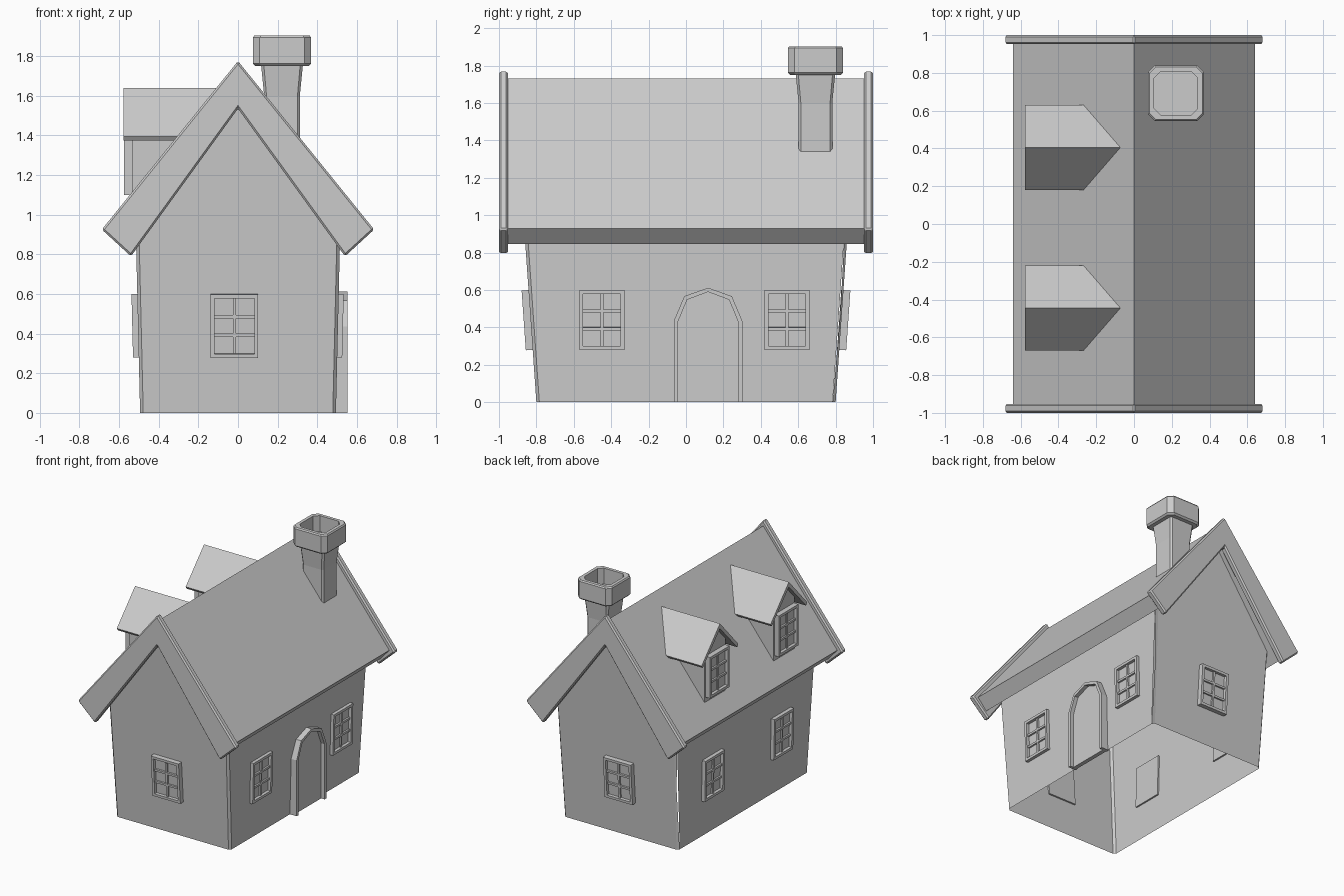
import bpy, bmesh
from mathutils import Matrix, Vector

if "Cube" in bpy.data.objects:
    bpy.data.objects.remove(bpy.data.objects["Cube"])


def loft(name, rings, bevel=0.0, caps=True):
    """Join equal-length rings of points into a skin, closing both ends."""
    bm = bmesh.new()
    vs = [[bm.verts.new(p) for p in r] for r in rings]
    n = len(vs[0])
    for a, b in zip(vs, vs[1:]):
        for i in range(n):
            j = (i + 1) % n
            bm.faces.new((a[i], a[j], b[j], b[i]))
    if caps:
        bm.faces.new(vs[0][::-1])
        bm.faces.new(vs[-1])
    return finish(name, bm, bevel)


def finish(name, bm, bevel=0.0):
    bmesh.ops.recalc_face_normals(bm, faces=bm.faces)
    me = bpy.data.meshes.new(name)
    bm.to_mesh(me)
    bm.free()
    ob = bpy.data.objects.new(name, me)
    bpy.context.collection.objects.link(ob)
    if bevel:
        m = ob.modifiers.new("bevel", 'BEVEL')
        m.width, m.segments, m.limit_method = bevel, 1, 'ANGLE'
    return ob


def frame(origin, out, lean=0.0):
    """Local axes: across, up along the wall, outward. lean = outward slope."""
    h = Vector(out)
    v = (Vector((0, 0, 1)) + h * lean).normalized()
    n = (h - Vector((0, 0, lean))).normalized()
    u = v.cross(n)
    m = Matrix((u, v, n)).transposed().to_4x4()
    m.translation = Vector(origin)
    return m


def ring(m, pts, w):
    return [m @ Vector((a, b, w)) for a, b in pts]


def rect(w, h, cx=0, cy=0):
    return [(cx + sx * w / 2, cy + sy * h / 2) for sx, sy in ((-1, -1), (1, -1), (1, 1), (-1, 1))]


def chevron(top, out_x, out_z, in_x, in_z, inner):
    return [(0, top), (out_x, out_z), (in_x, in_z), (0, inner), (-in_x, in_z), (-out_x, out_z)]


def octagon(cx, cy, r, c, z):
    k = r - c
    return [(cx + x, cy + y, z) for x, y in
            ((r, -k), (r, k), (k, r), (-k, r), (-r, k), (-r, -k), (-k, -r), (k, -r))]


def window(name, m, out):
    big, small = rect(0.24, 0.32), rect(0.2, 0.28)
    loft(name + "_frame", [ring(m, big, -0.012), ring(m, big, out),
                           ring(m, small, out), ring(m, small, out - 0.024)])
    bars = [rect(0.016, 0.28)] + [rect(0.2, 0.016, 0, z) for z in (-0.047, 0.047)]
    for i, b in enumerate(bars):
        loft(f"{name}_bar_{i}", [ring(m, b, out - 0.026), ring(m, b, out - 0.012 + 0.001 * i)])


# Walls: leaning outwards, open at the bottom, gabled ends
EX, EY = 0.024, 0.07
bm = bmesh.new()
ends = []
for s in (-1, 1):
    ends.append([bm.verts.new((x, s * (0.80 + EY * z), z)) for x, z in
                 ((-0.494, 0), (0.494, 0), (0.516, 0.93), (0, 1.62), (-0.516, 0.93))])
    bm.faces.new(ends[-1])
a, b = ends
bm.faces.new((a[1], b[1], b[2], a[2]))
bm.faces.new((a[4], b[4], b[0], a[0]))
bm.edges.ensure_lookup_table()
corners = [bm.edges.get((e[i], e[j])) for e in ends for i, j in ((0, 4), (1, 2))]
bmesh.ops.bevel(bm, geom=corners, offset=0.016, segments=1, affect='EDGES', profile=0.5)
finish("walls", bm)

# Main roof slab and the barge boards on both gables
F = frame((0, 0, 0), (0, -1, 0))
slab = chevron(1.73, 0.64, 0.93, 0.565, 0.845, 1.57)
loft("roof", [ring(F, slab, -0.957), ring(F, slab, 0.957)])
board = chevron(1.775, 0.687, 0.925, 0.54, 0.79, 1.535)
for nm, w in (("front", 0.952), ("back", -1.0)):
    loft(nm + "_barge_board", [ring(F, board, w), ring(F, board, w + 0.048)], bevel=0.01)

# Wall windows
zc = 0.44
wy, wx = 0.80 + EY * zc, 0.494 + EX * zc
for nm, s in (("front", -1), ("back", 1)):
    window(nm + "_window", frame((-0.018, s * wy, zc), (0, s, 0), EY), 0.037)
for i, y in enumerate((-0.45, 0.54)):
    window(f"right_window_{i}", frame((wx, y, zc), (1, 0, 0), EX), 0.025)
LEFT_Y = (-0.445, 0.405)
for i, y in enumerate(LEFT_Y):
    window(f"left_window_{i}", frame((-wx, y, zc), (-1, 0, 0), EX), 0.029)

# Door: arched frame band and recessed panel
R = frame((0, 0.118, 0), (1, 0, 0))
half_out = [(0.183, 0), (0.183, 0.435), (0.127, 0.567)]
half_in = [(0.161, 0), (0.161, 0.43), (0.112, 0.548)]


def arch(h, top):
    return h + [(0, top)] + [(-x, z) for x, z in reversed(h)]


outer, inner = arch(half_out, 0.612), arch(half_in, 0.59)
band = outer + inner[::-1]
loft("door_frame", [ring(R, band, 0.485), ring(R, band, 0.552)])
loft("door_panel", [ring(R, inner, 0.49), ring(R, inner, 0.522)])


# Dormers: back ends are cut to follow the main roof slope
def to_roof(pts, y0, sink):
    return [(-(1.73 - z) / 1.25 + sink, y0 - u, z) for u, z in pts]


for i, y in enumerate(LEFT_Y):
    L = frame((0, y, 0), (-1, 0, 0))
    cover = chevron(1.64, 0.226, 1.395, 0.212, 1.375, 1.6)
    loft(f"dormer_roof_{i}", [ring(L, cover, 0.577), to_roof(cover, y, 0.01)])
    body = [(-0.13, 1.06), (0.13, 1.06), (0.13, 1.47), (0, 1.615), (-0.13, 1.47)]
    loft(f"dormer_body_{i}", [ring(L, body, 0.535), to_roof(body, y, 0.02)])
    window(f"dormer_window_{i}", frame((-0.535, y, 1.26), (-1, 0, 0)), 0.04)

# Chimney: shaft rising from the roof, flared to a hollow cap
CX, CY = 0.222, 0.692
foot = [(x, y, 1.69 - 1.25 * x) for x, y, z in octagon(CX, CY, 0.09, 0.012, 0)]
loft("chimney_shaft", [foot, octagon(CX, CY, 0.09, 0.012, 1.6),
                       octagon(CX, CY, 0.106, 0.014, 1.76)])
loft("chimney_cap", [octagon(CX, CY, 0.135, 0.03, 1.75), octagon(CX, CY, 0.147, 0.034, 1.762),
                     octagon(CX, CY, 0.147, 0.034, 1.893), octagon(CX, CY, 0.14, 0.034, 1.903),
                     octagon(CX, CY, 0.115, 0.034, 1.903), octagon(CX, CY, 0.115, 0.034, 1.78)])
